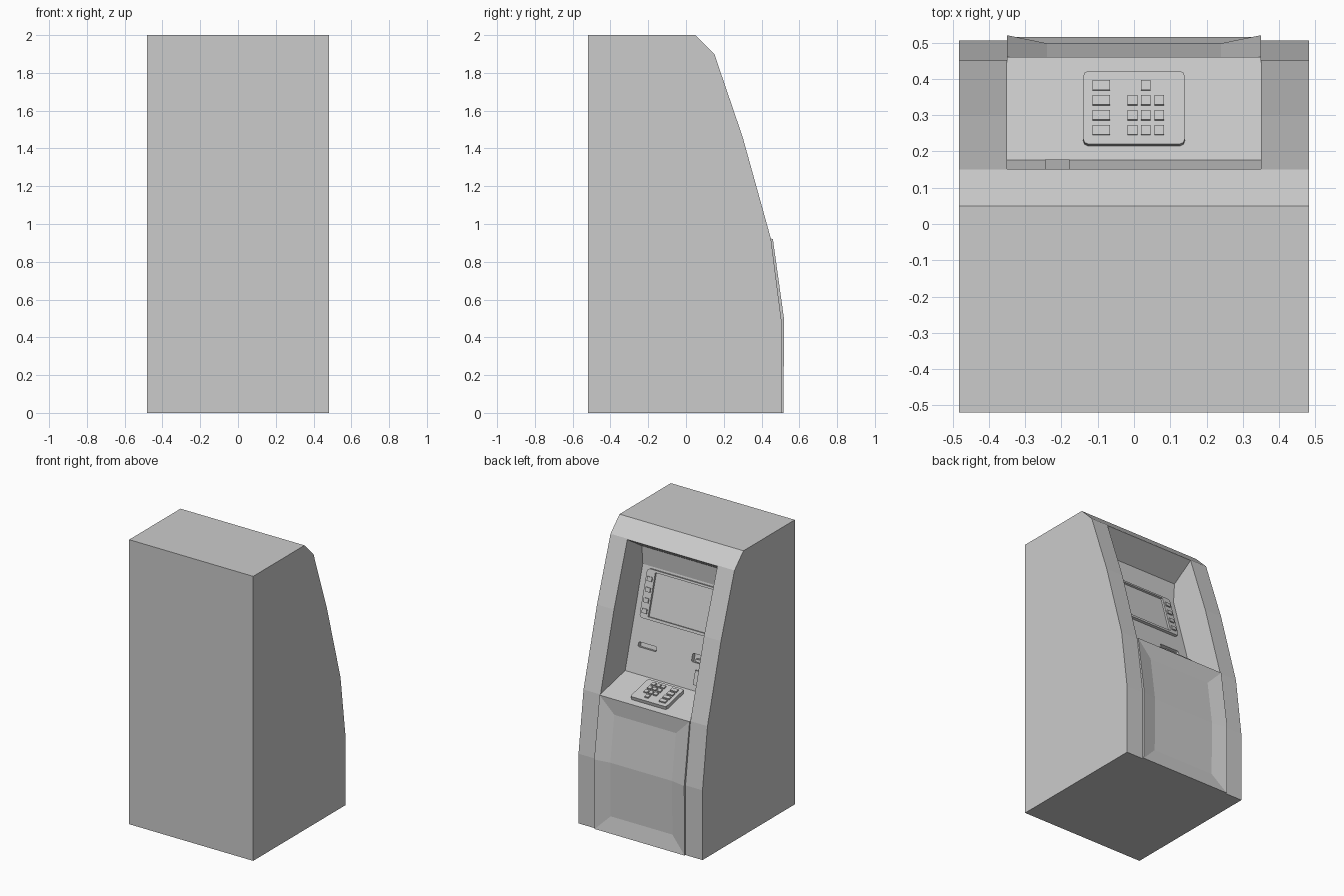
import bpy
import bmesh
from mathutils import Matrix, Vector

if "Cube" in bpy.data.objects:
    bpy.data.objects.remove(bpy.data.objects["Cube"], do_unlink=True)

grey = bpy.data.materials.new("light grey")
grey.use_nodes = True
grey.diffuse_color = (0.6, 0.6, 0.6, 1)
grey.node_tree.nodes["Principled BSDF"].inputs["Base Color"].default_value = (0.6, 0.6, 0.6, 1)


def finish(name, bm):
    bmesh.ops.recalc_face_normals(bm, faces=bm.faces)
    mesh = bpy.data.meshes.new(name)
    bm.to_mesh(mesh)
    bm.free()
    mesh.materials.append(grey)
    obj = bpy.data.objects.new(name, mesh)
    bpy.context.collection.objects.link(obj)
    return obj


def prism(name, profile, half, inset=None):
    """Extrude a side profile (y, z) across x; optionally sink the given front sides."""
    bm = bmesh.new()
    rows = [[bm.verts.new((x, y, z)) for y, z in profile] for x in (-half, half)]
    for row in rows:
        bm.faces.new(row)
    n = len(profile)
    sides = []
    for i in range(n):
        j = (i + 1) % n
        sides.append(bm.faces.new((rows[0][i], rows[0][j], rows[1][j], rows[1][i])))
    if inset:
        bmesh.ops.recalc_face_normals(bm, faces=bm.faces)
        bmesh.ops.inset_region(bm, faces=[sides[i] for i in inset], thickness=0.11,
                               depth=-0.022, use_even_offset=True)
    return finish(name, bm)


def frame(start, end, outward):
    """Axes on a sloping surface: x across, y along the slope, z outward."""
    along = Vector((0, end[0] - start[0], end[1] - start[1])).normalized()
    normal = Vector((1, 0, 0)).cross(along) * outward
    m = Matrix.Identity(4)
    for c, axis in enumerate((Vector((1, 0, 0)), along, normal)):
        m.col[c].xyz = axis
    m.translation = (0, start[0], start[1])
    return m


def block(name, axes, x, v, d, corner=0.0):
    """Box on a surface with ranges across, along and out of it."""
    bm = bmesh.new()
    bmesh.ops.create_cube(bm, size=1)
    for vert in bm.verts:
        vert.co = [r[0] if c < 0 else r[1] for r, c in zip((x, v, d), vert.co)]
    if corner:
        edges = [e for e in bm.edges if abs(e.verts[0].co.z - e.verts[1].co.z) > 1e-5]
        bmesh.ops.bevel(bm, geom=edges, offset=corner, segments=2, affect='EDGES', profile=0.5)
    bmesh.ops.transform(bm, matrix=axes, verts=bm.verts)
    return finish(name, bm)


def cut(obj, *cutters):
    for c in cutters:
        mod = obj.modifiers.new("cut", 'BOOLEAN')
        mod.operation, mod.solver, mod.object = 'DIFFERENCE', 'EXACT', c
    bpy.context.view_layer.update()
    done = obj.evaluated_get(bpy.context.evaluated_depsgraph_get())
    mesh = bpy.data.meshes.new_from_object(done)
    obj.modifiers.clear()
    obj.data = mesh
    for c in cutters:
        bpy.data.objects.remove(c, do_unlink=True)


# Key lines of the recess: shelf front, foot of back wall, crease
shelf_front, wall_foot, wall_top = (0.46, 0.92), (0.176, 0.984), (-0.02, 1.66)
shelf_mid = (0.40, 0.9335)
wall = frame(wall_foot, wall_top, -1)
shelf = frame(wall_foot, shelf_front, 1)

# Cabinet shell with the user recess and the bay for the lower panel
cabinet = prism("cabinet", [(-0.52, 0), (-0.52, 2), (0.05, 2), (0.15, 1.9), (0.30, 1.46),
                            (0.45, 0.92), (0.505, 0.49), (0.505, 0)], 0.482)
recess = prism("recess_cutter", [(0.40, -0.1), shelf_mid, wall_foot, wall_top, (-0.01, 1.79),
                                 (0.152, 1.895), (0.31, 2.0), (0.7, 2.0), (0.7, -0.1)], 0.35)
cut(cabinet, recess)

# Slots sunk into the back wall
cut(cabinet,
    block("cash_slot_cutter", wall, (0.143, 0.285), (0.175, 0.207), (-0.03, 0.03), 0.008),
    block("card_slot_cutter", wall, (-0.28, -0.13), (0.18, 0.235), (-0.03, 0.03), 0.008))
block("card_reader_lip", wall, (-0.25, -0.16), (0.187, 0.205), (-0.031, 0.006))
block("receipt_outlet", wall, (-0.245, -0.178), (0.04, 0.135), (-0.01, 0.014))

# Lower front panel with a sunken centre
prism("lower_panel", [(0.40, 0), shelf_mid, shelf_front, (0.52, 0.49), (0.515, 0)], 0.35,
      inset=(2, 3))

# Screen surround with sunken display and selection buttons
surround = block("screen_surround", wall, (-0.3, 0.3), (0.366, 0.69), (-0.01, 0.018), 0.02)
cut(surround, block("display_cutter", wall, (-0.235, 0.235), (0.385, 0.675), (0.004, 0.05)))
for side, name in ((-1, "right"), (1, "left")):
    for i in range(4):
        v = 0.40 + i * 0.07
        x = sorted((side * 0.248, side * 0.285))
        block(f"{name}_screen_button", wall, x, (v, v + 0.03), (0.01, 0.026))

# Keypad on the shelf: number keys plus a column of function keys
block("keypad", shelf, (-0.14, 0.14), (0.04, 0.246), (-0.01, 0.024), 0.014)
for row in range(4):
    v = 0.065 + row * 0.042
    block("function_key", shelf, (-0.115, -0.066), (v, v + 0.027), (0.02, 0.034))
    for col in range(3):
        if row < 3 or col == 1:
            x = -0.018 + col * 0.037
            block("number_key", shelf, (x, x + 0.027), (v, v + 0.027), (0.02, 0.034))
